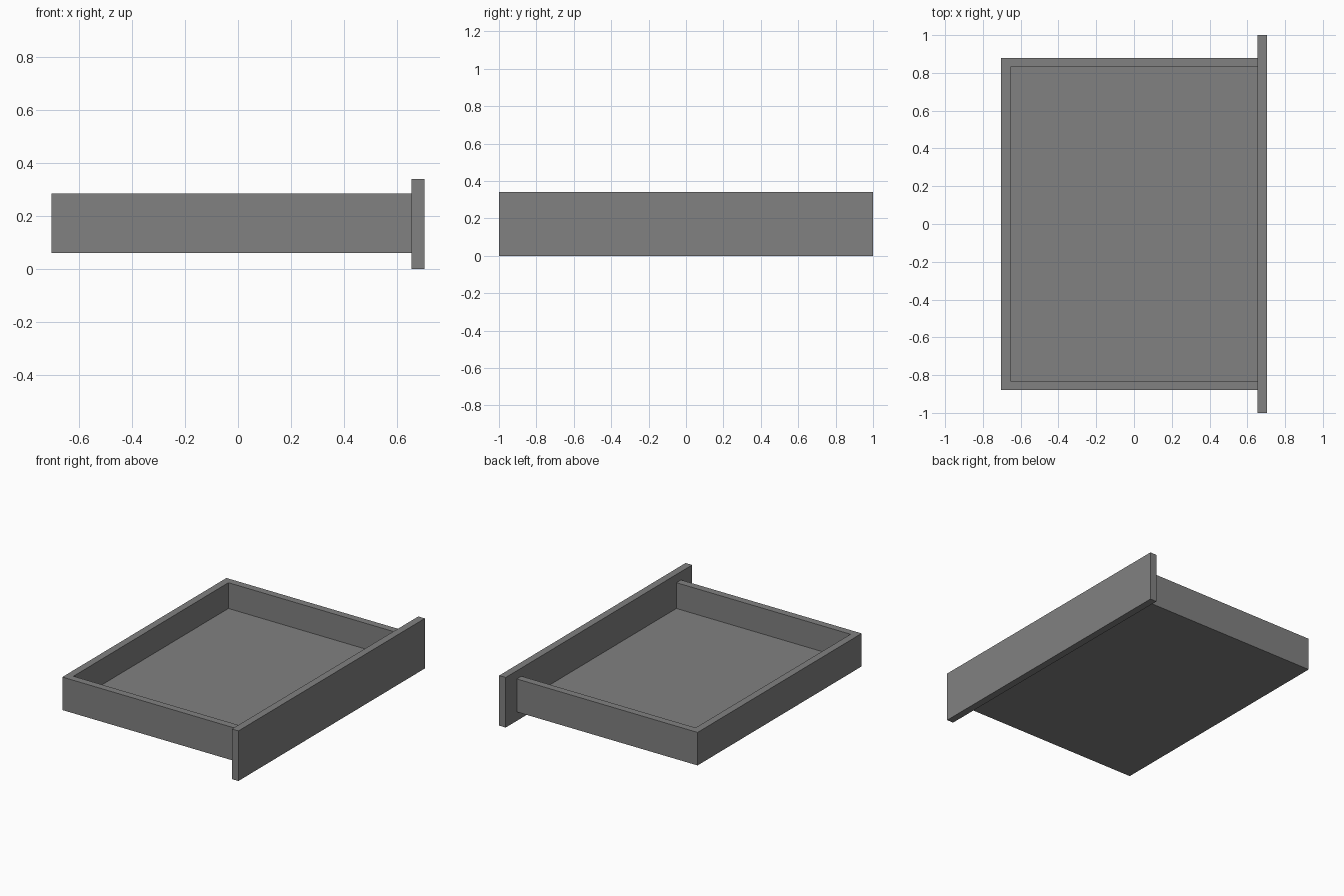
import bpy
import bmesh
from mathutils import Vector

default_cube = bpy.data.objects.get("Cube")
if default_cube:
    bpy.data.objects.remove(default_cube, do_unlink=True)

# Shared grey finish
grey = bpy.data.materials.new("mid_grey")
grey.use_nodes = True
colour = (0.22, 0.22, 0.22, 1)
grey.diffuse_color = colour
grey.node_tree.nodes["Principled BSDF"].inputs["Base Color"].default_value = colour


def box(name, low, high):
    """Make a box between two opposite corners."""
    low, high = Vector(low), Vector(high)
    bm = bmesh.new()
    bmesh.ops.create_cube(bm, size=1)
    bmesh.ops.scale(bm, vec=high - low, verts=bm.verts)
    bmesh.ops.translate(bm, vec=(low + high) / 2, verts=bm.verts)
    mesh = bpy.data.meshes.new(name)
    bm.to_mesh(mesh)
    bm.free()
    mesh.materials.append(grey)
    obj = bpy.data.objects.new(name, mesh)
    bpy.context.collection.objects.link(obj)
    return obj


board = 0.049               # thickness of every board
end, face = 0.703, 1.0      # half depth and half width of the drawer
half_width = 0.88           # half width of the tray
base, rim, panel_top = 0.06, 0.284, 0.34
joint = end - board         # where the tray meets the panel

# Tray: floor, two sides and rear wall in one piece, open towards the panel
tray = box("drawer_tray", (-end, -half_width, base), (joint, half_width, rim))
cavity = box("tray_cavity_cutter",
             (-end + board, -half_width + board, base + board),
             (end, half_width - board, panel_top))
cut = tray.modifiers.new("hollow", 'BOOLEAN')
cut.operation = 'DIFFERENCE'
cut.solver = 'EXACT'
cut.object = cavity
bpy.context.view_layer.objects.active = tray
bpy.ops.object.modifier_apply(modifier=cut.name)
bpy.data.objects.remove(cavity, do_unlink=True)

# Oversized panel closing the open end
box("drawer_front_panel", (joint, -face, 0), (end, face, panel_top))
